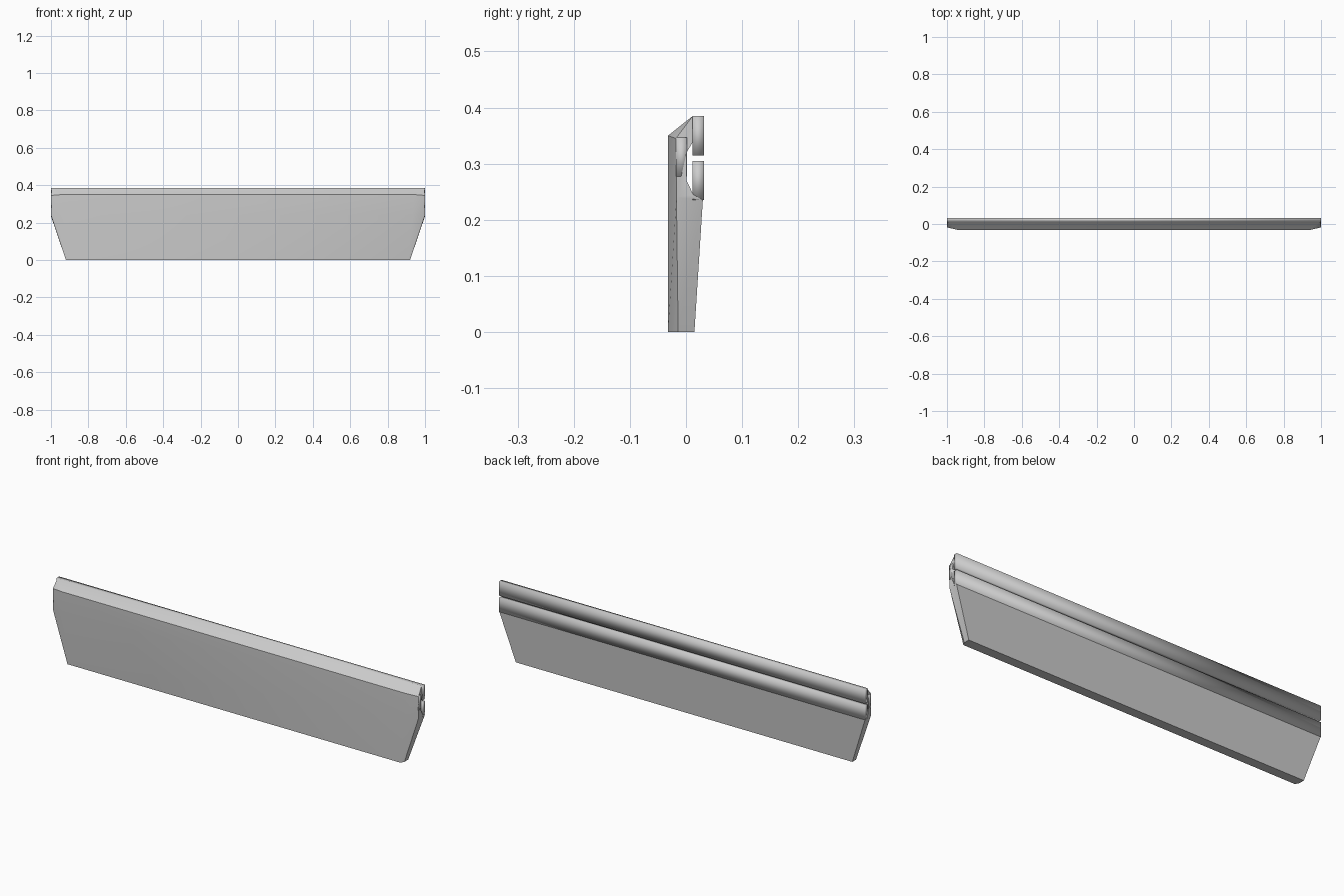
import bpy, bmesh
from math import radians

if "Cube" in bpy.data.objects:
    bpy.data.objects.remove(bpy.data.objects["Cube"])


def finish(bm, name):
    bmesh.ops.recalc_face_normals(bm, faces=bm.faces)
    me = bpy.data.meshes.new(name)
    bm.to_mesh(me)
    bm.free()
    ob = bpy.data.objects.new(name, me)
    bpy.context.collection.objects.link(ob)
    bpy.ops.object.select_all(action='DESELECT')
    ob.select_set(True)
    bpy.context.view_layer.objects.active = ob
    return ob


# Panel body: cross-section ring (half width, y, z), front bottom going up and over to the back
ring = [(0.91, -0.032, 0), (0.935, -0.032, 0.24), (0.94, -0.032, 0.35),
        (0.995, 0.012, 0.385), (1, 0.013, 0.34), (1, 0.001, 0.32),
        (1, 0.001, 0.27), (1, 0.013, 0.245), (1, 0.03, 0.235), (0.92, 0.015, 0)]
# Inner edge of the chamfered front corners
corner = [(0.92, -0.014, 0), (1, -0.017, 0.24), (1, -0.018, 0.345)]

bm = bmesh.new()
sides = []
for s in (-1, 1):
    r = [bm.verts.new((s * x, y, z)) for x, y, z in ring]
    e = [bm.verts.new((s * x, y, z)) for x, y, z in corner]
    sides.append(r)
    bm.faces.new((r[0], r[1], e[1], e[0]))
    bm.faces.new((r[1], r[2], e[2], e[1]))
    bm.faces.new((r[2], r[3], e[2]))
    bm.faces.new((r[0], e[0], r[9]))
    bm.faces.new((e[0], e[1], r[8], r[9]))
    bm.faces.new((e[1], e[2], r[3], r[4], r[5], r[6], r[7], r[8]))
a, b = sides
n = len(ring)
for i in range(n):
    j = (i + 1) % n
    bm.faces.new((a[i], a[j], b[j], b[i]))
finish(bm, "panel_body")
bpy.ops.object.shade_smooth_by_angle(angle=radians(35))


# Full-length boards along the back and inside the top edge, softly shaded
def board(name, y0, y1, z0, z1):
    bm = bmesh.new()
    bmesh.ops.create_cube(bm, size=1)
    for v in bm.verts:
        v.co = (v.co.x * 2, (y0 + y1) / 2 + v.co.y * (y1 - y0),
                (z0 + z1) / 2 + v.co.z * (z1 - z0))
    finish(bm, name)
    bpy.ops.object.shade_smooth()


board("upper_back_board", 0.012, 0.032, 0.315, 0.385)
board("lower_back_board", 0.012, 0.032, 0.235, 0.305)
board("middle_board", -0.018, 0.002, 0.277, 0.347)
